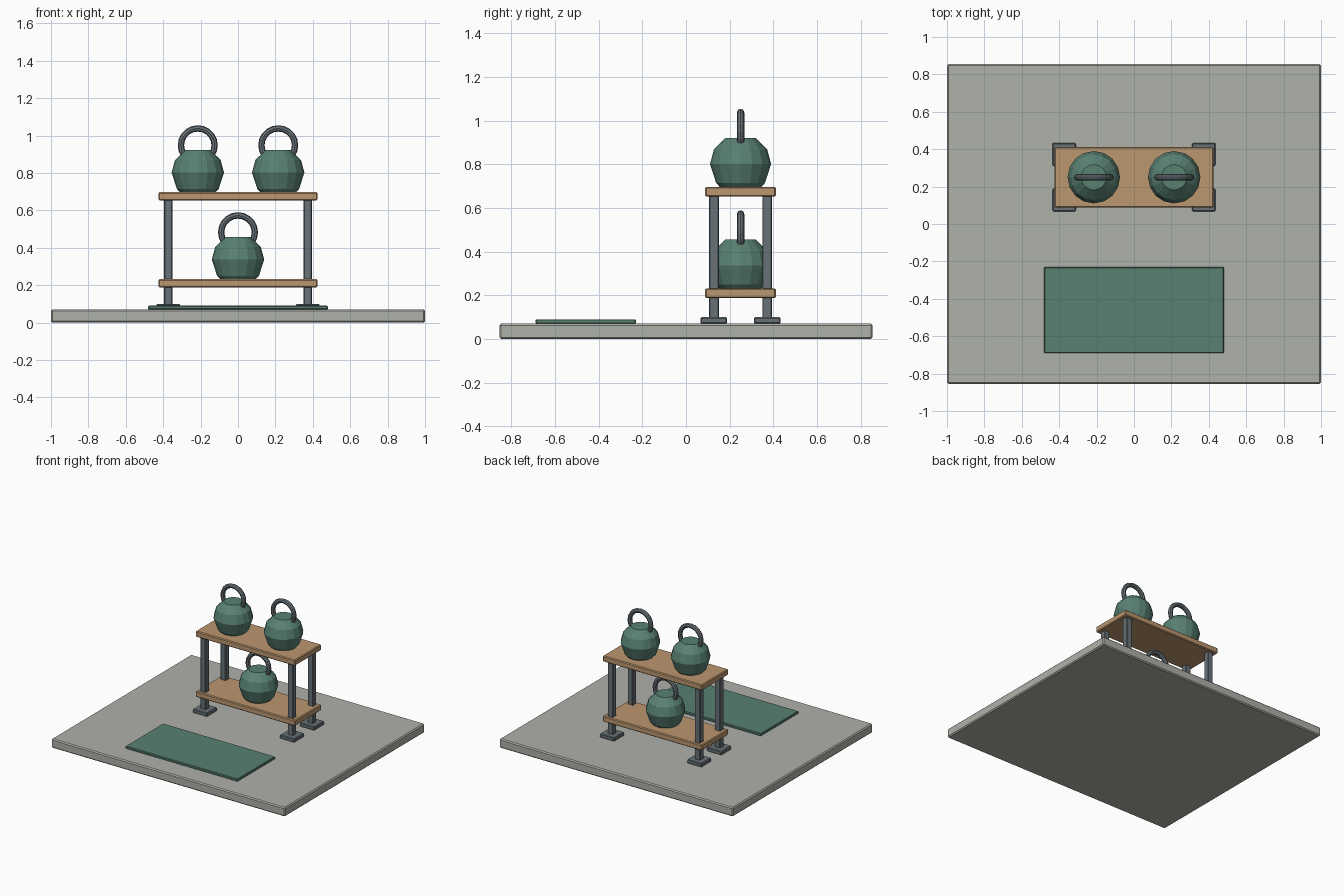
import bpy, bmesh
from math import cos, sin, tau, pi

if "Cube" in bpy.data.objects:
    bpy.data.objects.remove(bpy.data.objects["Cube"])


def material(name, rgb):
    m = bpy.data.materials.new(name)
    m.diffuse_color = (*rgb, 1)
    m.use_nodes = True
    m.node_tree.nodes["Principled BSDF"].inputs["Base Color"].default_value = m.diffuse_color
    return m


STONE = material("stone", (0.43, 0.44, 0.40))
WOOD = material("wood", (0.50, 0.31, 0.16))
GREEN = material("green", (0.10, 0.22, 0.17))
STEEL = material("steel", (0.14, 0.17, 0.19))


def add_object(name, bm, mat):
    bmesh.ops.recalc_face_normals(bm, faces=bm.faces)
    me = bpy.data.meshes.new(name)
    bm.to_mesh(me)
    bm.free()
    me.materials.append(mat)
    ob = bpy.data.objects.new(name, me)
    bpy.context.collection.objects.link(ob)
    return ob


def box(name, centre, size, z0, z1, mat, bevel=0.006):
    bm = bmesh.new()
    bmesh.ops.create_cube(bm, size=1)
    bmesh.ops.scale(bm, vec=(size[0], size[1], z1 - z0), verts=bm.verts)
    bmesh.ops.translate(bm, vec=(centre[0], centre[1], (z0 + z1) / 2), verts=bm.verts)
    ob = add_object(name, bm, mat)
    if bevel:
        mod = ob.modifiers.new("edge_bevel", "BEVEL")
        mod.width = bevel
        mod.segments = 1
    return ob


def kettlebell(name, x, y, z, sides=16):
    # faceted body turned from a short profile
    profile = [(0.095, 0), (0.112, 0.018), (0.14, 0.105), (0.122, 0.172), (0.068, 0.225)]
    bm = bmesh.new()
    rings = [[bm.verts.new((r * cos(tau * i / sides), r * sin(tau * i / sides), h))
              for i in range(sides)] for r, h in profile]
    for a, b in zip(rings, rings[1:]):
        for i in range(sides):
            j = (i + 1) % sides
            bm.faces.new((a[i], a[j], b[j], b[i]))
    bm.faces.new(rings[0])
    bm.faces.new(rings[-1])
    add_object(name + "_body", bm, GREEN).location = (x, y, z)
    # ring handle sunk into the top of the body
    bpy.ops.mesh.primitive_torus_add(major_radius=0.09, minor_radius=0.017,
                                     major_segments=20, minor_segments=8,
                                     location=(x, y, z + 0.251), rotation=(pi / 2, 0, 0))
    handle = bpy.context.object
    handle.name = name + "_handle"
    handle.data.materials.append(STEEL)


# floor slab and exercise mat
box("floor_slab", (0, 0), (2, 1.71), 0, 0.07, STONE, 0.008)
box("exercise_mat", (0, -0.46), (0.96, 0.46), 0.07, 0.09, GREEN, 0.004)

# rack: two shelves on four posts with feet
RY = 0.25
box("lower_shelf", (0, RY), (0.85, 0.325), 0.187, 0.232, WOOD)
box("upper_shelf", (0, RY), (0.85, 0.325), 0.652, 0.697, WOOD)
for sx, side in ((-1, "left"), (1, "right")):
    for sy, end in ((-1, "front"), (1, "back")):
        c = (sx * 0.373, RY + sy * 0.122)
        box(f"{end}_{side}_post", c, (0.045, 0.045), 0.08, 0.66, STEEL, 0.004)
        box(f"{end}_{side}_foot", c, (0.125, 0.122), 0.07, 0.10, STEEL, 0.005)

# weights on the rack
kettlebell("upper_left_weight", -0.215, RY, 0.697)
kettlebell("upper_right_weight", 0.215, RY, 0.697)
kettlebell("lower_weight", 0, RY, 0.232)
